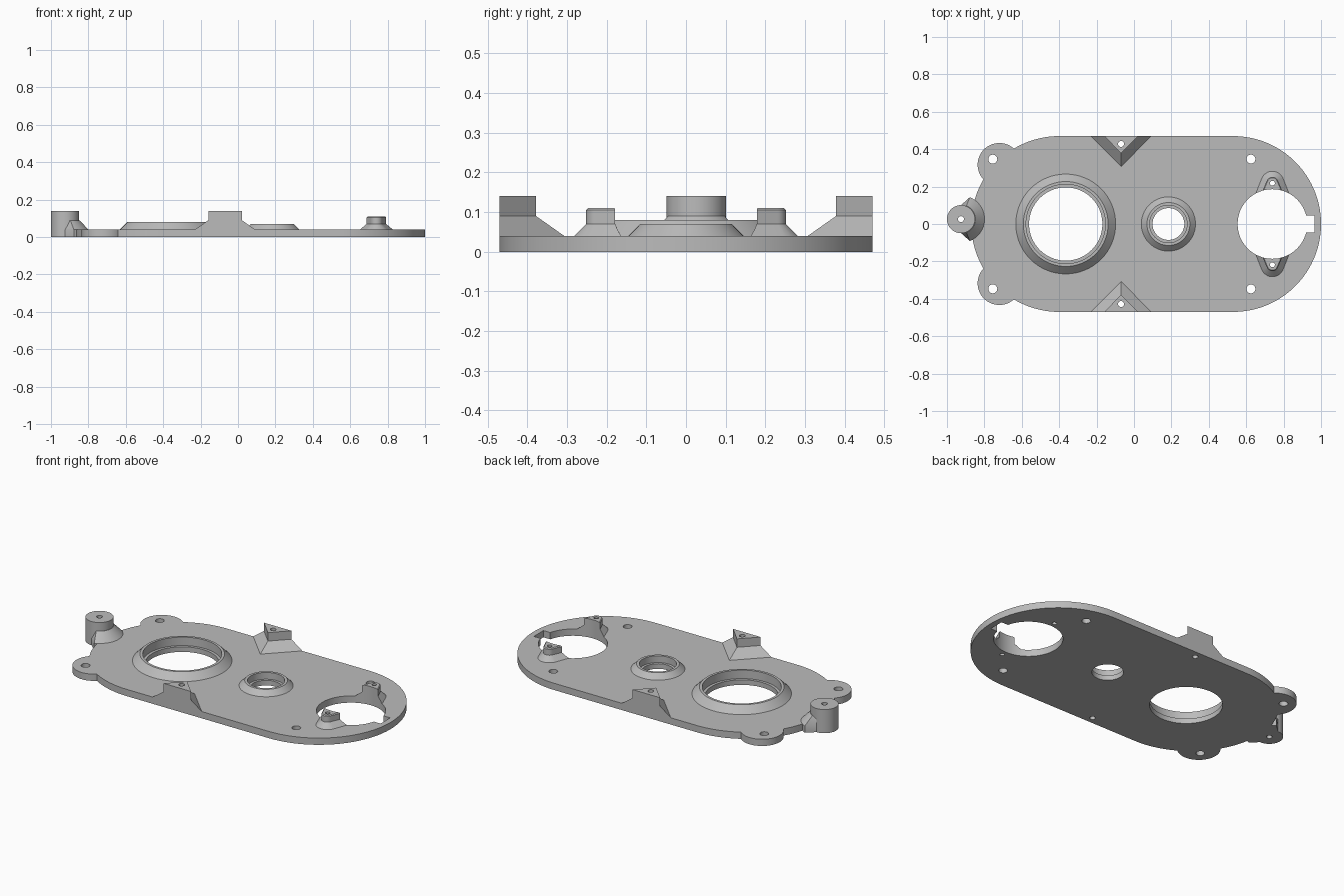
import bpy, bmesh
from math import cos, sin, radians, pi

cube = bpy.data.objects.get("Cube")
if cube:
    bpy.data.objects.remove(cube, do_unlink=True)

grey = bpy.data.materials.new("plain grey")
grey.use_nodes = True
COLOR = (0.5, 0.5, 0.5, 1)
grey.diffuse_color = COLOR
grey.node_tree.nodes["Principled BSDF"].inputs["Base Color"].default_value = COLOR


def arc(x, y, r, start=0, end=360, n=64):
    """Points along an arc; a full turn leaves out the repeated end point."""
    last = n if end - start >= 360 else n - 1
    angles = [radians(start + (end - start) * i / last) for i in range(n)]
    return [(x + r * cos(a), y + r * sin(a)) for a in angles]


def loft(name, levels):
    """Closed solid through matching outlines, given as (outline, z)."""
    bm = bmesh.new()
    rings = [[bm.verts.new((x, y, z)) for x, y in pts] for pts, z in levels]
    for low, high in zip(rings, rings[1:]):
        for i in range(len(low)):
            j = (i + 1) % len(low)
            bm.faces.new((low[i], low[j], high[j], high[i]))
    bm.faces.new(rings[0][::-1])
    bm.faces.new(rings[-1])
    bmesh.ops.recalc_face_normals(bm, faces=bm.faces[:])
    mesh = bpy.data.meshes.new(name)
    bm.to_mesh(mesh)
    bm.free()
    mesh.materials.append(grey)
    obj = bpy.data.objects.new(name, mesh)
    bpy.context.collection.objects.link(obj)
    return obj


def combine(part, operation):
    """Merge a part into the plate or cut it out, then drop the helper."""
    mod = plate.modifiers.new(part.name, 'BOOLEAN')
    mod.operation = operation
    mod.solver = 'EXACT'
    mod.object = part
    bpy.context.view_layer.objects.active = plate
    bpy.ops.object.modifier_apply(modifier=mod.name)
    bpy.data.objects.remove(part, do_unlink=True)


def add(name, levels):
    combine(loft(name, levels), 'UNION')


def cut(name, pts, low=-0.1, high=0.3):
    combine(loft(name, [(pts, low), (pts, high)]), 'DIFFERENCE')


T = 0.04  # plate thickness
S = 0.01  # depth that raised parts sink into the plate

# Base plate with two round ends
outline = arc(0.53, 0, 0.47, -90, 90) + arc(-0.40, 0, 0.47, 90, 270)
plate = loft("mounting_plate", [(outline, 0), (outline, T)])

# Rounded ears at the narrow end
for side in (1, -1):
    ear = arc(-0.72, side * 0.317, 0.116)
    add("ear", [(ear, 0), (ear, T)])

# Bevelled bearing collars: centre, base radius, top radius, height
for x, base, top, z in ((-0.365, 0.267, 0.227, 0.08), (0.184, 0.145, 0.115, 0.07)):
    add("bearing_collar", [(arc(x, 0, base), S), (arc(x, 0, base), T),
                           (arc(x, 0, top), z)])

# Post at the end with a sloping foot
PX, PY = -0.925, 0.026


def foot(r):
    edge = arc(PX, PY, r, -68, 68, 24)
    return [(PX - 0.016, PY - 0.06)] + edge + [(PX - 0.016, PY + 0.06)]


add("post_foot", [(foot(0.126), 0), (foot(0.126), T), (foot(0.077), 0.09)])
post = arc(PX, PY, 0.075)
add("end_post", [(post, 0), (post, 0.14)])


def tab(side, r, half, y):
    """Rounded triangular outline beside the large opening."""
    pts = arc(0.74, 0.22, r, 20, 160, 16) + [(0.74 - half, y), (0.74 + half, y)]
    return [(px, side * py) for px, py in pts]


for side in (1, -1):
    # Triangular edge blocks with sloping skirts
    skirt = [(-0.23, side * 0.47), (0.092, side * 0.47), (-0.069, side * 0.307)]
    block = [(-0.159, side * 0.47), (0.021, side * 0.47), (-0.069, side * 0.378)]
    add("edge_block", [(skirt, S), (skirt, T), (block, 0.09), (block, 0.14)])

    # Small screw tabs at the large opening
    base, top = tab(side, 0.062, 0.09, 0.16), tab(side, 0.032, 0.056, 0.17)
    add("screw_tab", [(base, S), (base, T), (top, 0.07), (top, 0.105),
                      (tab(side, 0.027, 0.051, 0.17), 0.11)])

# Stepped bores through the collars
for x, bore, seat in ((-0.365, 0.196, 0.212), (0.184, 0.085, 0.1)):
    cut("bore", arc(x, 0, bore))
    cut("bearing_seat", arc(x, 0, seat), 0.03)

# Large opening with a key notch
cut("opening", arc(0.74, 0, 0.186))
cut("notch", [(0.85, -0.045), (0.965, -0.045), (0.965, 0.045), (0.85, 0.045)])

# Screw holes
cut("post_hole", arc(PX, PY, 0.016, n=20))
for x, y, r in ((-0.755, 0.347, 0.024), (0.625, 0.347, 0.024),
                (-0.069, 0.428, 0.016), (0.74, 0.218, 0.013)):
    for side in (1, -1):
        cut("screw_hole", arc(x, side * y, r, n=20))

# Smooth curved walls, keep crisp edges
bpy.ops.object.select_all(action='DESELECT')
plate.select_set(True)
bpy.context.view_layer.objects.active = plate
bpy.ops.object.shade_smooth_by_angle(angle=pi / 7)
